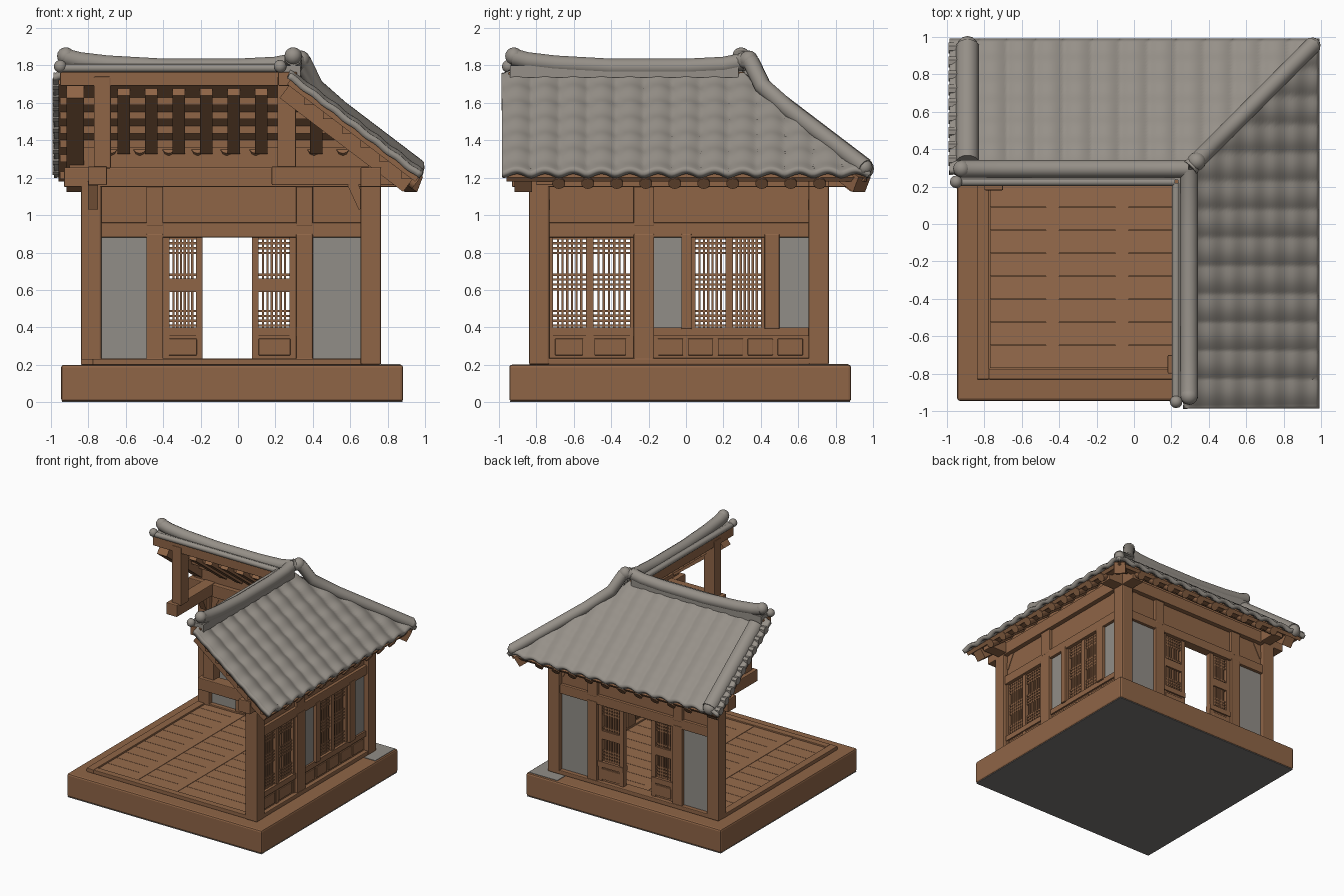
import bpy, bmesh, math
from mathutils import Vector

old = bpy.data.objects.get("Cube")
if old:
    bpy.data.objects.remove(old)


def material(name, rgb):
    m = bpy.data.materials.new(name)
    m.use_nodes = True
    m.diffuse_color = (*rgb, 1)
    bsdf = m.node_tree.nodes["Principled BSDF"]
    bsdf.inputs["Base Color"].default_value = (*rgb, 1)
    bsdf.inputs["Roughness"].default_value = 0.85
    return m


WOOD = material("brown wood", (0.275, 0.13, 0.062))
FLOOR = material("floor wood", (0.305, 0.148, 0.072))
TILE = material("grey roof tile", (0.305, 0.28, 0.248))
PLASTER = material("pale plaster", (0.285, 0.268, 0.242))
DARK = material("dark underside", (0.19, 0.182, 0.175))


def box(bm, x, y, z):
    """Box from three (low, high) ranges."""
    v = bmesh.ops.create_cube(bm, size=1)["verts"]
    for p in v:
        p.co = [(r[0] + r[1]) / 2 + c * (r[1] - r[0]) for r, c in zip((x, y, z), p.co)]


def tube(bm, pts, r, n=10):
    """Round (or square, n=4) bar along a path."""
    pts = [Vector(p) for p in pts]
    rings = []
    for i, p in enumerate(pts):
        d = (pts[min(i + 1, len(pts) - 1)] - pts[max(i - 1, 0)]).normalized()
        side = d.cross(Vector((0, 0, 1))).normalized()
        up = side.cross(d)
        angles = [2 * math.pi * (k + 0.5) / n for k in range(n)]
        rings.append([bm.verts.new(p + r * (math.cos(a) * side + math.sin(a) * up)) for a in angles])
    for a, b in zip(rings, rings[1:]):
        for k in range(n):
            bm.faces.new((a[k], a[(k + 1) % n], b[(k + 1) % n], b[k]))
    bm.faces.new(rings[0])
    bm.faces.new(rings[-1])


def ball(bm, p, r):
    v = bmesh.ops.create_uvsphere(bm, u_segments=12, v_segments=8, radius=r)["verts"]
    bmesh.ops.translate(bm, verts=v, vec=p)


def finish(bm, name, mat, swap=False, bevel=0.0, smooth=False, solid=0.0):
    """Turn a bmesh into an object; swap mirrors it over the x = y diagonal."""
    if swap:
        for v in bm.verts:
            v.co = (v.co.y, v.co.x, v.co.z)
        bmesh.ops.reverse_faces(bm, faces=bm.faces)
    if not solid:
        bmesh.ops.recalc_face_normals(bm, faces=bm.faces)
    me = bpy.data.meshes.new(name)
    bm.to_mesh(me)
    bm.free()
    me.materials.append(mat)
    ob = bpy.data.objects.new(name, me)
    bpy.context.collection.objects.link(ob)
    if solid:
        s = ob.modifiers.new("Thickness", "SOLIDIFY")
        s.thickness, s.offset = solid, -1
    if bevel:
        b = ob.modifiers.new("Bevel", "BEVEL")
        b.width, b.segments = bevel, 2
    if smooth:
        bpy.ops.object.select_all(action="DESELECT")
        ob.select_set(True)
        bpy.context.view_layer.objects.active = ob
        bpy.ops.object.shade_smooth_by_angle(angle=math.radians(40))


def boxes(name, mat, items, swap=False, bevel=0.0):
    bm = bmesh.new()
    for it in items:
        box(bm, *it)
    finish(bm, name, mat, swap, bevel)


RIDGE, EAVE, WALL, LEFT = 0.28, 0.99, 0.71, -0.785


def roof_z(y):
    return 1.765 - 0.76 * (y - RIDGE)


def sheet(name, mat, swap, start, end, drop, thick, amp, step):
    """Sloping roof surface ending in a mitre at the hip."""
    bm = bmesh.new()
    nx, ny = (150, 40) if amp else (1, 1)
    grid = []
    for j in range(ny + 1):
        t = j / ny
        y = RIDGE + (end - RIDGE) * t
        row = []
        for i in range(nx + 1):
            x = start + (y - start) * i / nx
            z = roof_z(y) - drop + amp * abs(math.sin(math.pi * (x + 0.98) / 0.151))
            row.append(bm.verts.new((x, y, z + step * math.sin(t * 40))))
        grid.append(row)
    for a, b in zip(grid, grid[1:]):
        for i in range(nx):
            bm.faces.new((a[i], a[i + 1], b[i + 1], b[i]))
    finish(bm, name, mat, swap, 0, bool(amp), thick)


# Base and floor
boxes("base", WOOD, [((-0.945, 0.883), (-0.945, 0.883), (0.004, 0.2))], bevel=0.014)
boxes("base_underside", DARK, [((-0.94, 0.878), (-0.94, 0.878), (0, 0.006))])
boxes("base_corner_patch", PLASTER, [((0.6, 0.868), (0.765, 0.868), (0.198, 0.204)),
                                    ((0.765, 0.868), (0.6, 0.765), (0.198, 0.204))])
planks = [((-0.77, 0.7), (-0.77 + k * 0.123, -0.65 + k * 0.123), (0.2, 0.222)) for k in range(12)]
boxes("floor_planks", FLOOR, planks)
boxes("floor_joists", FLOOR, [((x, x + 0.07), (-0.77, 0.68), (0.2, 0.225)) for x in (-0.47, -0.1)])
boxes("floor_border", WOOD, [((-0.84, -0.775), (-0.83, 0.7), (0.2, 0.232)),
                            ((-0.775, 0.7), (-0.83, -0.775), (0.2, 0.232))], bevel=0.004)

# Walls: one layout per side, u runs along the wall; foot is where the infill starts
LAYOUT = {
    "back": dict(posts=[(-0.49, -0.40, 0.2), (0.31, 0.40, 0.2)], plaster=[(-0.73, -0.49), (0.40, 0.66)],
                 foot=0.232, leaves=[(-0.40, -0.19, 0.235), (0.075, 0.31, 0.235)],
                 boards=[(-0.40, -0.19), (0.075, 0.31)], panels=[(-0.37, -0.22), (0.11, 0.28)]),
    "right": dict(posts=[(-0.28, -0.17, 0.2), (-0.025, 0.03, 0.39), (0.42, 0.50, 0.39)],
                  plaster=[(-0.17, -0.025), (0.50, 0.66)], foot=0.4,
                  leaves=[(-0.73, -0.515, 0.235), (-0.515, -0.28, 0.235), (0.03, 0.23, 0.39), (0.23, 0.42, 0.39)],
                  boards=[(-0.73, 0.66)],
                  panels=[(-0.70, -0.55), (-0.49, -0.32)] + [(-0.15 + k * 0.16, -0.015 + k * 0.16) for k in range(5)]),
}


def lattice(bm, u0, u1, z0, z1):
    """Fine window grille with bars gathered into three bands."""
    for k in range(1, 7):
        u = u0 + (u1 - u0) * k / 7
        box(bm, (u - 0.006, u + 0.006), (WALL - 0.008, WALL + 0.008), (z0, z1))
    for c in (0.1, 0.5, 0.9):
        for k in (-1.5, -0.5, 0.5, 1.5):
            z = z0 + (z1 - z0) * c + k * 0.026
            box(bm, (u0, u1), (WALL - 0.007, WALL + 0.007), (z - 0.006, z + 0.006))


for side, L in LAYOUT.items():
    sw = side == "right"
    mid = (WALL - 0.03, WALL + 0.03)
    thin = (WALL - 0.015, WALL + 0.015)
    boxes(side + "_posts", WOOD, [((a, b), (WALL - 0.045, WALL + 0.045), (z, 0.9)) for a, b, z in L["posts"]]
          + [((a, b), (WALL - 0.042, WALL + 0.042), (0.94, 1.17)) for a, b, z in L["posts"] if z < 0.3], sw, 0.006)
    boxes(side + "_end_column", WOOD, [((LEFT - 0.055, LEFT + 0.055), (WALL - 0.055, WALL + 0.055), (0.2, 1.2))], sw, 0.01)
    boxes(side + "_beams", WOOD, [((-0.93, 0.9), (WALL - 0.055, WALL + 0.055), (1.15, 1.255)),
                                 ((LEFT, WALL), (WALL - 0.04, WALL + 0.04), (0.88, 0.96)),
                                 ((LEFT, WALL), (WALL - 0.05, WALL + 0.05), (0.2, 0.235))], sw, 0.006)
    boxes(side + "_upper_boards", WOOD, [((LEFT, WALL), thin, (0.95, 1.16)),
                                        ((-0.9, WALL), thin, (1.25, 1.375))], sw)
    boxes(side + "_plaster", PLASTER, [(p, thin, (L["foot"], 0.885)) for p in L["plaster"]], sw)
    # Lower boards with raised panels
    boxes(side + "_lower_boards", WOOD, [(p, thin, (0.23, 0.4)) for p in L["boards"]]
          + [(p, mid, (0.355, 0.4)) for p in L["boards"]], sw)
    boxes(side + "_raised_panels", WOOD, [(p, (WALL - 0.025, WALL + 0.025), (0.25, 0.34)) for p in L["panels"]], sw, 0.004)
    # Grilles with their frames
    bm = bmesh.new()
    for u0, u1, foot in L["leaves"]:
        f = 0.02 if sw else 0.035
        for a in ((u0, u0 + f), (u1 - f, u1)):
            box(bm, a, (WALL - 0.022, WALL + 0.022), (foot, 0.885))
        lattice(bm, u0 + f, u1 - f, 0.4, 0.885)
        if not sw:
            box(bm, (u0, u1), (WALL - 0.02, WALL + 0.02), (0.59, 0.66))
    finish(bm, side + "_grilles", WOOD, sw)
    # Corner brackets below the plate
    bm = bmesh.new()
    for u, s in ((LEFT + 0.05, 1), (WALL - 0.05, -1)):
        tube(bm, [(u, WALL, 1.03), (u + s * 0.07, WALL, 1.16)], 0.028, 4)
    tube(bm, [(LEFT + 0.01, 0.67, 1.04), (LEFT + 0.01, 0.61, 1.17)], 0.038, 4)
    finish(bm, side + "_brackets", WOOD, sw)

    # Open gable frame: tie beam, king post, sloping rafter, ridge beam
    boxes(side + "_gable_frame", WOOD, [((-0.80, -0.70), (0.18, 0.92), (1.16, 1.26)),
                                       ((-0.77, -0.68), (0.21, 0.31), (1.25, 1.74)),
                                       ((-0.95, 0.31), (0.215, 0.315), (1.69, 1.765))], sw, 0.006)
    bm = bmesh.new()
    tube(bm, [(-0.87, y, roof_z(y) - 0.125) for y in (0.25, 0.91)], 0.065, 4)
    finish(bm, side + "_gable_rafter", WOOD, sw)

    # Flat inner rafters, round eave ends, roof battens
    bm = bmesh.new()
    for k in range(8):
        x = -0.611 + 0.147 * k
        y0 = max(RIDGE, x + 0.02)
        if y0 < 0.6:
            tube(bm, [(x, y, roof_z(y) - 0.1) for y in (y0, 0.69)], 0.047, 4)
    finish(bm, side + "_inner_rafters", WOOD, sw)
    bm = bmesh.new()
    for k in range(10):
        x = -0.68 + 0.155 * k
        tube(bm, [(x, y, roof_z(y) - 0.088) for y in (max(0.7, x + 0.02), 0.95)], 0.035, 10)
    finish(bm, side + "_eave_rafters", WOOD, sw, smooth=True)
    boxes(side + "_battens", WOOD, [((-0.95, y), (y - 0.025, y + 0.025), (roof_z(y) - 0.1, roof_z(y) - 0.05))
                                   for y in (0.38, 0.48, 0.58, 0.68, 0.78, 0.9)], sw)

    # Roof deck and tiles
    sheet(side + "_roof_deck", WOOD, sw, -0.96, 0.965, 0.042, 0.03, 0, 0)
    sheet(side + "_roof_tiles", TILE, sw, -0.985, EAVE, 0.006, 0.035, 0.024, 0.004)

    # Ridge: lower band, edge roll and curved cap
    bm = bmesh.new()
    box(bm, (-0.94, 0.28), (0.235, 0.335), (1.735, 1.80))
    tube(bm, [(-0.95, 0.225, 1.785), (0.22, 0.225, 1.785)], 0.022)
    ball(bm, (-0.95, 0.225, 1.795), 0.034)
    cap = [(-0.925, 1.845), (-0.85, 1.825), (-0.7, 1.807), (-0.4, 1.79), (0.0, 1.79), (0.2, 1.80), (0.3, 1.82)]
    tube(bm, [(x, 0.295, z) for x, z in cap], 0.048, 12)
    ball(bm, (-0.92, 0.295, 1.85), 0.047)
    finish(bm, side + "_ridge", TILE, sw, smooth=True)

# Rolled and stacked verge tiles on the open left edge
bm = bmesh.new()
tube(bm, [(-0.89, y, roof_z(y) - 0.008) for y in (0.33, 0.5, 0.75, 0.95)], 0.062, 12)
ball(bm, (-0.89, 0.95, roof_z(0.95) - 0.008), 0.055)
for k in range(9):
    y = 0.34 + 0.075 * k
    tube(bm, [(-0.99, y, roof_z(y) - 0.02), (-0.93, y, roof_z(y) - 0.02)], 0.032, 8)
finish(bm, "verge_tiles", TILE, smooth=True)

# Shared corner: column, hip beam and hip ridge
boxes("corner_column", WOOD, [((WALL - 0.055, WALL + 0.055), (WALL - 0.055, WALL + 0.055), (0.2, 1.2))], bevel=0.01)
bm = bmesh.new()
tube(bm, [(d, d, roof_z(d) - 0.1) for d in (0.28, 0.94)], 0.065, 4)
finish(bm, "hip_beam", WOOD)
bm = bmesh.new()
tube(bm, [(0.3, 0.3, 1.83), (0.35, 0.35, 1.815), (0.41, 0.41, 1.69)]
     + [(d, d, roof_z(d) + 0.006) for d in (0.55, 0.7, 0.85, 0.96)], 0.046, 12)
ball(bm, (0.335, 0.335, 1.83), 0.05)
ball(bm, (0.955, 0.955, roof_z(0.955) + 0.004), 0.042)
finish(bm, "hip_ridge", TILE, smooth=True)
